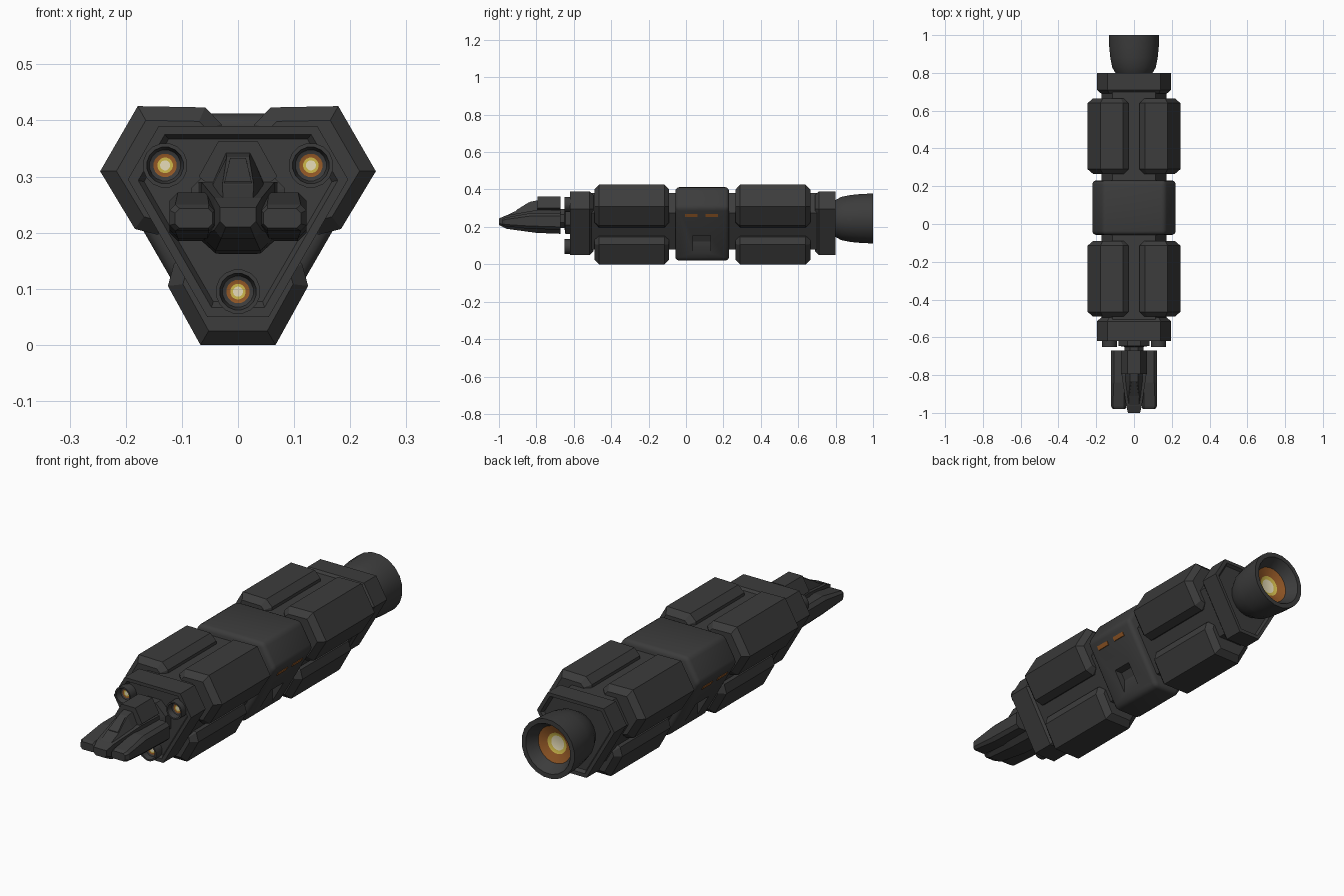
import bpy, bmesh, math

if "Cube" in bpy.data.objects:
    bpy.data.objects.remove(bpy.data.objects["Cube"])

CZ = 0.245                     # height of the long axis


def mat(name, rgb):
    m = bpy.data.materials.new(name)
    m.diffuse_color = (*rgb, 1)
    m.use_nodes = True
    m.node_tree.nodes["Principled BSDF"].inputs["Base Color"].default_value = m.diffuse_color
    return m


GREY = mat("hull grey", (0.045, 0.045, 0.045))
ORANGE = mat("glow orange", (0.30, 0.10, 0.02))
YELLOW = mat("glow yellow", (0.62, 0.48, 0.07))
PALE = mat("glow pale", (0.80, 0.72, 0.48))


def loft(name, sections, bands=None, cap=0, inset=None, mats=(GREY,)):
    """Skin (y, [(x, z)...]) sections; bands gives a material per band."""
    bm = bmesh.new()
    rings = [[bm.verts.new((x, y, z)) for x, z in pts] for y, pts in sections]
    for k, (a, b) in enumerate(zip(rings, rings[1:])):
        for i in range(len(a)):
            j = (i + 1) % len(a)
            f = bm.faces.new((a[i], a[j], b[j], b[i]))
            f.material_index = bands[k] if bands else 0
    caps = [bm.faces.new(rings[0]), bm.faces.new(rings[-1])]
    caps[1].material_index = cap
    bmesh.ops.recalc_face_normals(bm, faces=bm.faces)
    if inset:                  # chamfered ends
        bmesh.ops.inset_individual(bm, faces=caps, thickness=inset, depth=inset,
                                   use_even_offset=True)
    me = bpy.data.meshes.new(name)
    bm.to_mesh(me)
    bm.free()
    for m in mats:
        me.materials.append(m)
    ob = bpy.data.objects.new(name, me)
    bpy.context.collection.objects.link(ob)
    return ob


def turn(pts, deg):
    c, s = math.cos(math.radians(deg)), math.sin(math.radians(deg))
    return [(x * c - z * s, CZ + x * s + z * c) for x, z in pts]


def tri(flat, corner):
    """Triangle with cut corners: distances from axis to sides and to cuts."""
    x = (flat - corner / 2) / math.cos(math.radians(30))
    return [p for k in range(3) for p in turn([(-x, -corner), (x, -corner)], 120 * k)]


def circle(r, n, x=0, z=CZ):
    return [(x + r * math.cos(2 * math.pi * (i + .5) / n),
             z + r * math.sin(2 * math.pi * (i + .5) / n)) for i in range(n)]


def cbox(x0, x1, z0, z1, c):
    return [(x0 + c, z0), (x1 - c, z0), (x1, z0 + c), (x1, z1 - c),
            (x1 - c, z1), (x0 + c, z1), (x0, z1 - c), (x0, z0 + c)]


def trap(b, t, z0, z1):
    return [(-b, z0), (b, z0), (t, z1), (-t, z1)]


def smooth(ob, deg=35):
    bpy.ops.object.select_all(action='DESELECT')
    ob.select_set(True)
    bpy.context.view_layer.objects.active = ob
    bpy.ops.object.shade_smooth_by_angle(angle=math.radians(deg))


# central spine
loft("spine", [(y, tri(0.135, 0.165)) for y in (-0.55, 0.75)])

# six cargo pods, three round the spine at each end
half = [(0.067, -0.245), (0.125, -0.14), (0.114, -0.10), (0.071, -0.075)]
pod = half + [(-x, z) for x, z in reversed(half)]
for label, y in (("front", -0.49), ("rear", 0.265)):
    for k in range(3):
        sec = turn(pod, 120 * k)
        loft(f"{label}_cargo_pod_{k + 1}", [(y + 0.025, sec), (y + 0.375, sec)], inset=0.025)

# end collars with recessed faces
for label, end, d, length in (("front", -0.62, 1, 0.125), ("rear", 0.80, -1, 0.11)):
    loft(f"{label}_collar", [
        (end + d * 0.014, tri(0.122, 0.168)), (end, tri(0.130, 0.178)),
        (end, tri(0.145, 0.195)), (end + d * (length - 0.02), tri(0.145, 0.195)),
        (end + d * length, tri(0.125, 0.175))])

# rounded middle module with a hatch notch on each lower side
mid = loft("middle_module", [(y, tri(0.167, 0.225)) for y in (-0.057, 0.23)])
bev = mid.modifiers.new("round", 'BEVEL')
bev.width, bev.segments = 0.02, 3
bpy.context.view_layer.objects.active = mid
bpy.ops.object.modifier_apply(modifier="round")
for s in (1, -1):
    cutter = loft("hatch_cutter", [(y, [(s * 0.085, 0.035), (s * 0.3, 0.035), (s * 0.3, 0.155),
                                        (s * 0.085, 0.155)]) for y in (0.037, 0.13)])
    cutter.hide_render = True
    b = mid.modifiers.new("hatch", 'BOOLEAN')
    b.operation, b.object, b.solver = 'DIFFERENCE', cutter, 'EXACT'
    bpy.context.view_layer.objects.active = mid
    bpy.ops.object.modifier_apply(modifier="hatch")
    bpy.data.objects.remove(cutter)
smooth(mid)

# lit windows on the two side faces
for s, side in ((1, "right"), (-1, "left")):
    for n, y in enumerate((-0.005, 0.103)):
        pts = []
        for z, off in ((0.254, 0.164), (0.254, 0.170), (0.270, 0.170), (0.270, 0.164)):
            pts.append((s * (off + 0.5 * (z - CZ)) / 0.866, z))
        loft(f"window_{side}_{n + 1}", [(y, pts), (y + 0.067, pts)], mats=(ORANGE,))

GLOW = (GREY, ORANGE, YELLOW, PALE)

# main engine bell with glowing throat
N = 20
prof = [(0.775, 0.085), (0.80, 0.10), (0.83, 0.117), (0.88, 0.127), (0.94, 0.133), (1.0, 0.135),
        (1.0, 0.114), (0.95, 0.085), (0.935, 0.048), (0.93, 0.033)]
smooth(loft("main_engine", [(y, circle(r, N)) for y, r in prof],
            bands=[0] * 7 + [1, 2], cap=3, mats=GLOW), 30)

# three forward thrusters
for k in range(3):
    (x, z), = turn([(0, -0.15)], 120 * k)
    prof = [(-0.59, 0.04), (-0.65, 0.04), (-0.65, 0.033), (-0.625, 0.028),
            (-0.622, 0.021), (-0.622, 0.014), (-0.622, 0.009)]
    smooth(loft(f"front_thruster_{k + 1}", [(y, circle(r, 16, x, z)) for y, r in prof],
                bands=[0, 0, 0, 0, 1, 2], cap=3, mats=GLOW), 30)

# docked shuttle: docking ring, body, top block, cockpit and side pods
loft("docking_ring", [(-0.60, circle(0.09, 8)), (-0.645, circle(0.09, 8)),
                      (-0.65, circle(0.055, 8)), (-0.69, circle(0.055, 8))])


def body(w, b, z0, z1, z2):
    return [(-b, z0), (b, z0), (w, z1), (w, z2), (-w, z2), (-w, z1)]


loft("shuttle_body", [(-1.0, body(0.032, 0.022, 0.21, 0.22, 0.245)),
                      (-0.96, body(0.042, 0.03, 0.19, 0.205, 0.262)),
                      (-0.80, body(0.065, 0.04, 0.168, 0.192, 0.29)),
                      (-0.67, body(0.07, 0.04, 0.163, 0.19, 0.29))])
loft("shuttle_top_block", [(y, [(-0.052, 0.285), (0.052, 0.285), (0.07, 0.30), (0.035, 0.363),
                                (-0.035, 0.363), (-0.07, 0.30)]) for y in (-0.795, -0.67)])
loft("shuttle_cockpit", [(-0.98, trap(0.035, 0.026, 0.235, 0.252)),
                         (-0.91, trap(0.045, 0.028, 0.25, 0.285)),
                         (-0.83, trap(0.052, 0.020, 0.27, 0.335)),
                         (-0.78, trap(0.055, 0.022, 0.27, 0.345))])
# windscreen plate lying on the cockpit slope
loft("windscreen", [(-0.905, trap(0.026, 0.024, 0.284, 0.291)),
                    (-0.838, trap(0.016, 0.014, 0.325, 0.333))])
for s, side in ((1, "right"), (-1, "left")):
    secs = [(-0.98, cbox(0.045, 0.112, 0.208, 0.243, 0.008)),
            (-0.965, cbox(0.042, 0.122, 0.203, 0.25, 0.01)),
            (-0.84, cbox(0.04, 0.122, 0.19, 0.272, 0.015)),
            (-0.67, cbox(0.04, 0.122, 0.185, 0.272, 0.015))]
    loft(f"shuttle_side_pod_{side}", [(y, [(s * x, z) for x, z in p]) for y, p in secs])
